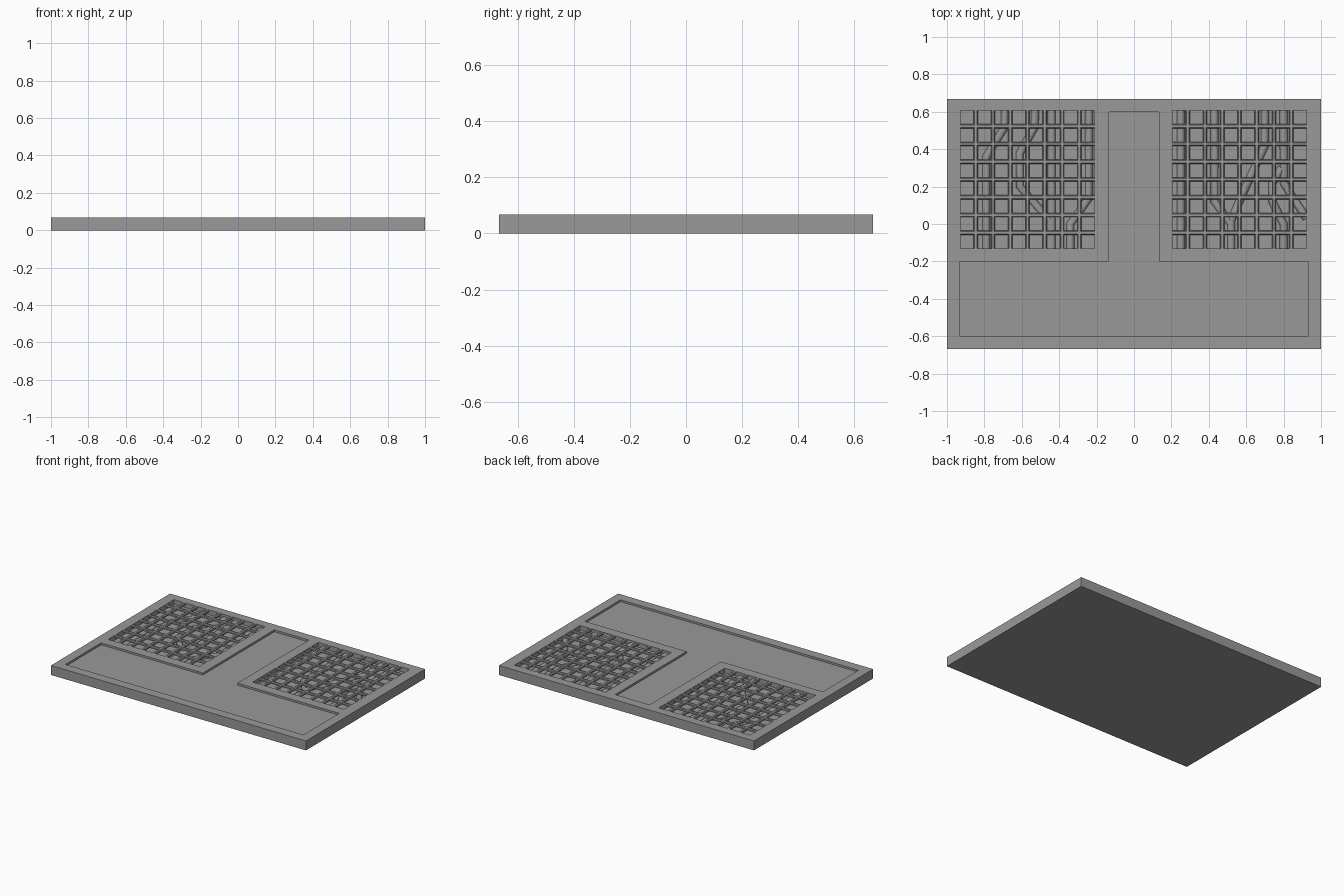
import bpy, bmesh, math

if "Cube" in bpy.data.objects:
    bpy.data.objects.remove(bpy.data.objects["Cube"])

TOP, FLOOR, RECESS = 0.067, 0.034, 0.053
PITCH, GAP = 0.0921, 0.0225
GRIDS = ((-0.927, -0.211), (0.206, 0.922))   # x spans of the two grated bays
Y0, Y1 = -0.131, 0.606

grey = bpy.data.materials.new("dark_grey")
grey.diffuse_color = (0.32, 0.32, 0.32, 1)
grey.use_nodes = True
grey.node_tree.nodes["Principled BSDF"].inputs["Base Color"].default_value = grey.diffuse_color


def finish(bm, name):
    bmesh.ops.recalc_face_normals(bm, faces=bm.faces[:])
    me = bpy.data.meshes.new(name)
    bm.to_mesh(me)
    bm.free()
    me.materials.append(grey)
    ob = bpy.data.objects.new(name, me)
    bpy.context.collection.objects.link(ob)
    return ob


def loft(bm, a, b):
    """Closed solid between two matching outlines."""
    va, vb = [[bm.verts.new(p) for p in ring] for ring in (a, b)]
    n = len(va)
    for i in range(n):
        bm.faces.new((va[i], va[(i + 1) % n], vb[(i + 1) % n], vb[i]))
    bm.faces.new(va[::-1])
    bm.faces.new(vb)


def prism(bm, outline, z0, z1):
    loft(bm, [(x, y, z0) for x, y in outline], [(x, y, z1) for x, y in outline])


def rect(x0, x1, y0, y1):
    return [(x0, y0), (x1, y0), (x1, y1), (x0, y1)]


# base plate
bm = bmesh.new()
prism(bm, rect(-1, 1, -0.667, 0.667), 0, TOP)
plate = finish(bm, "floor_plate")

# cutter: T-shaped recess and two grated bays
bm = bmesh.new()
tee = [(-0.933, -0.6), (0.933, -0.6), (0.933, -0.2), (0.135, -0.2),
       (0.135, 0.6), (-0.135, 0.6), (-0.135, -0.2), (-0.933, -0.2)]
prism(bm, tee, RECESS, TOP + 0.02)
for x0, x1 in GRIDS:
    prism(bm, rect(x0, x1, Y0, Y1), FLOOR, TOP + 0.02)
cutter = finish(bm, "recess_cutter")
cutter.hide_render = True

mod = plate.modifiers.new("recesses", 'BOOLEAN')
mod.operation, mod.solver, mod.object = 'DIFFERENCE', 'EXACT', cutter
bpy.context.view_layer.objects.active = plate
plate.select_set(True)
bpy.ops.object.modifier_apply(modifier=mod.name)
bpy.data.objects.remove(cutter, do_unlink=True)

# gratings: crossed bars with chamfered edges, flush with the plate
w, h, c = GAP / 2, 0.014, 0.005
profile = [(-w, TOP - h), (w, TOP - h), (w, TOP - c), (w - c, TOP), (c - w, TOP), (-w, TOP - c)]
for side, (x0, x1) in zip(("left", "right"), GRIDS):
    bm = bmesh.new()
    for i in range(1, 8):
        x = x0 + (x1 - x0 + GAP) * i / 8 - w
        y = Y0 + (Y1 - Y0 + GAP) * i / 8 - w
        loft(bm, [(x + u, Y0, z) for u, z in profile], [(x + u, Y1, z) for u, z in profile])
        loft(bm, [(x0, y + u, z) for u, z in profile], [(x1, y + u, z) for u, z in profile])
    finish(bm, side + "_grating")

# pipes running beneath the gratings
pipes = [
    [(-0.69, Y1), (-0.69, 0.52), (-0.79, 0.36), (-0.79, Y0)],
    [(-0.53, Y1), (-0.53, 0.52), (-0.61, 0.38), (-0.61, 0.2), (-0.45, 0.02), (-0.45, Y0)],
    [(-0.44, Y1), (-0.44, Y0)],
    [(-0.24, Y1), (-0.24, 0.14), (-0.34, 0.0), (-0.34, Y0)],
    [(0.25, Y1), (0.25, Y0)],
    [(0.43, Y1), (0.43, 0.12), (0.52, 0.0), (0.52, Y0)],
    [(0.70, Y1), (0.70, 0.42), (0.58, 0.16), (0.52, 0.02), (0.52, Y0)],
    [(0.80, Y1), (0.80, 0.22), (0.922, 0.03)],
    [(0.79, 0.3), (0.74, 0.22), (0.74, 0.12), (0.80, 0.0), (0.80, Y0)],
]
for n, path in enumerate(pipes):
    cu = bpy.data.curves.new("pipe", 'CURVE')
    cu.dimensions = '3D'
    cu.bevel_depth = 0.022
    cu.bevel_resolution = 2
    cu.use_fill_caps = True
    cu.materials.append(grey)
    sp = cu.splines.new('POLY')
    sp.points.add(len(path) - 1)
    for p, (x, y) in zip(sp.points, path):
        p.co = (x, y, FLOOR - 0.002, 1)
    ob = bpy.data.objects.new("pipe_%d" % (n + 1), cu)
    bpy.context.collection.objects.link(ob)
